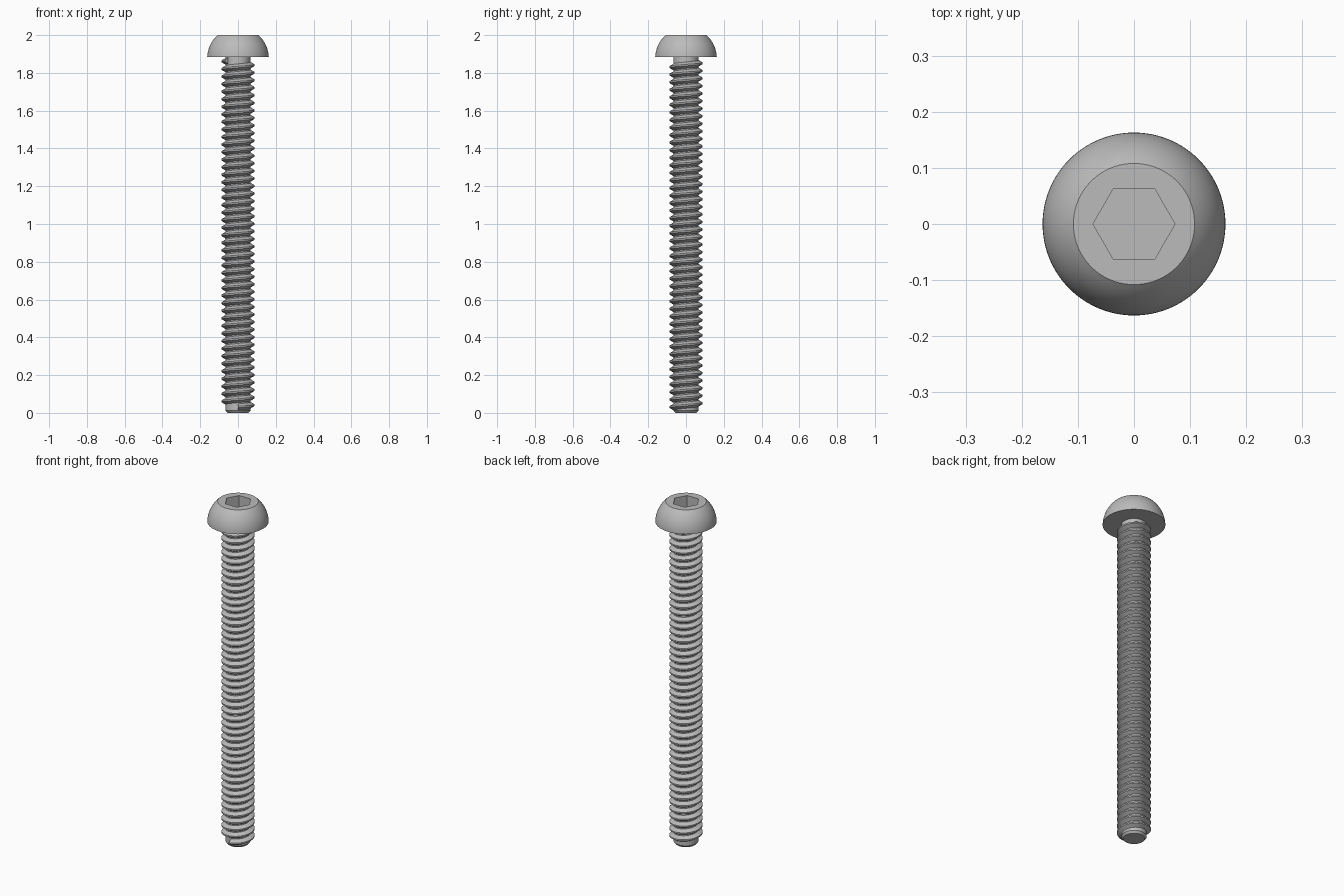
import bpy
import bmesh
from math import cos, sin, radians, pi, sqrt, asin, tau

if "Cube" in bpy.data.objects:
    bpy.data.objects.remove(bpy.data.objects["Cube"])

# Dimensions
HEAD_R, HEAD_Z, TOP_Z, TOP_R = 0.163, 1.883, 2.0, 0.108
CORE_R, CREST_R, TIP_R = 0.066, 0.088, 0.056
HEX_R, HEX_DEPTH = 0.073, 0.065
PITCH, TURNS, START_Z = 0.04, 45.85, 0.031

steel = bpy.data.materials.new("grey steel")
steel.use_nodes = True
GREY = (0.5, 0.5, 0.5, 1)
steel.diffuse_color = GREY
steel.node_tree.nodes["Principled BSDF"].inputs["Base Color"].default_value = GREY


def finish(name, bm, angle=30):
    """Turn a bmesh into a shaded object."""
    bmesh.ops.recalc_face_normals(bm, faces=bm.faces)
    mesh = bpy.data.meshes.new(name)
    bm.to_mesh(mesh)
    bm.free()
    obj = bpy.data.objects.new(name, mesh)
    bpy.context.collection.objects.link(obj)
    mesh.materials.append(steel)
    bpy.ops.object.select_all(action="DESELECT")
    obj.select_set(True)
    bpy.context.view_layer.objects.active = obj
    bpy.ops.object.shade_smooth_by_angle(angle=radians(angle))
    return obj


def lathe(profile, sides):
    """Revolve (radius, z) points around z and cap both ends."""
    bm = bmesh.new()
    rings = [[bm.verts.new((r * cos(tau * i / sides), r * sin(tau * i / sides), z))
              for i in range(sides)] for r, z in profile]
    for low, high in zip(rings, rings[1:]):
        for i in range(sides):
            j = (i + 1) % sides
            bm.faces.new((low[i], low[j], high[j], high[i]))
    bm.faces.new(rings[0])
    bm.faces.new(rings[-1])
    return bm


# Domed head: slice of a sphere with a flat top
rise = (HEAD_R**2 - TOP_R**2 - (TOP_Z - HEAD_Z)**2) / (2 * (TOP_Z - HEAD_Z))
ball_r = sqrt(HEAD_R**2 + rise**2)
a0 = asin(rise / ball_r)
a1 = asin((TOP_Z - HEAD_Z + rise) / ball_r)
dome = []
for k in range(13):
    a = a0 + (a1 - a0) * k / 12
    dome.append((ball_r * cos(a), HEAD_Z - rise + ball_r * sin(a)))
head = finish("head", lathe(dome, 96))

# Hexagonal socket cut into the head
cutter = finish("socket_cutter", lathe([(HEX_R, TOP_Z - HEX_DEPTH), (HEX_R, TOP_Z + 0.1)], 6))
cutter.hide_render = True
cut = head.modifiers.new("socket", "BOOLEAN")
cut.operation, cut.solver, cut.object = "DIFFERENCE", "EXACT", cutter
bpy.ops.object.select_all(action="DESELECT")
head.select_set(True)
bpy.context.view_layer.objects.active = head
bpy.ops.object.modifier_apply(modifier=cut.name)
bpy.data.objects.remove(cutter)
bpy.ops.object.shade_smooth_by_angle(angle=radians(30))

# Shaft core with a chamfered tip
finish("shaft", lathe([(TIP_R, 0), (CORE_R, 0.012), (CORE_R, HEAD_Z + 0.005)], 64))

# Helical thread: a blunt tooth swept up the shaft
tooth = [(CORE_R - 0.002, -0.018), (CREST_R, -0.004), (CREST_R, 0.004), (CORE_R - 0.002, 0.018)]
SEGMENTS = 48
steps = round(TURNS * SEGMENTS)
bm = bmesh.new()
rows = []
for s in range(steps + 1):
    turn = s / SEGMENTS
    t = turn * tau - pi / 2
    rows.append([bm.verts.new((r * cos(t), r * sin(t), START_Z + turn * PITCH + dz))
                 for r, dz in tooth])
for a, b in zip(rows, rows[1:]):
    for k in range(4):
        m = (k + 1) % 4
        bm.faces.new((a[k], a[m], b[m], b[k]))
bm.faces.new(rows[0])
bm.faces.new(rows[-1])
finish("thread", bm)
